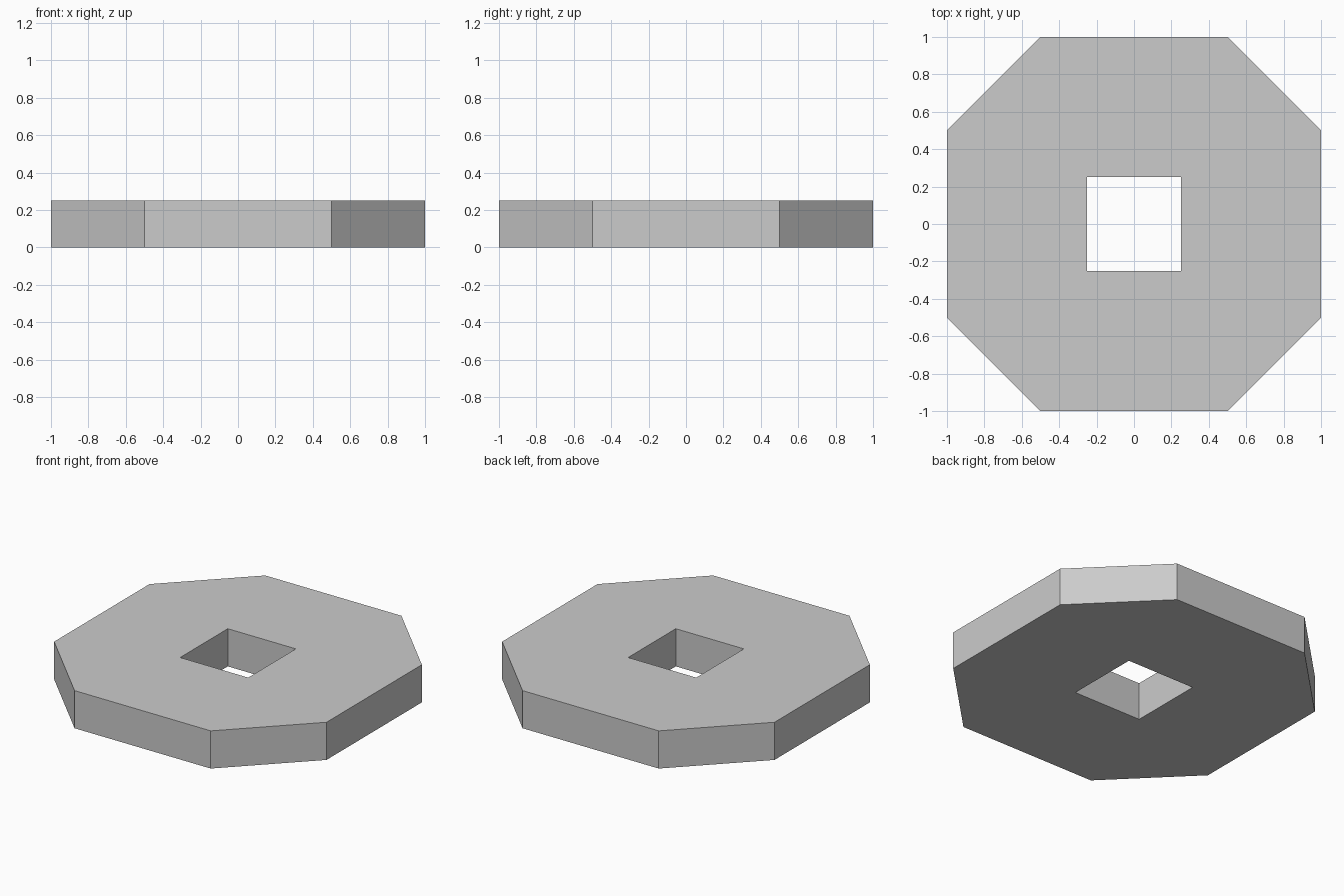
import bpy, bmesh
from mathutils import Matrix
from math import pi

if "Cube" in bpy.data.objects:
    bpy.data.objects.remove(bpy.data.objects["Cube"])

HALF, FLAT, HOLE, HEIGHT = 1.0, 0.5, 0.25, 0.25

# One quarter of the flat plate: a side panel and the corner next to it
bm = bmesh.new()
for i in range(4):
    turn = Matrix.Rotation(i * pi / 2, 4, 'Z')

    def vert(x, y):
        return bm.verts.new(turn @ Matrix.Translation((x, y, 0)).translation)

    inner_low, inner_high = vert(HOLE, -HOLE), vert(HOLE, HOLE)
    side_low, side_high = vert(HALF, -FLAT), vert(HALF, FLAT)
    next_side = vert(FLAT, HALF)
    bm.faces.new((inner_low, side_low, side_high, inner_high))
    bm.faces.new((inner_high, side_high, next_side))
bmesh.ops.remove_doubles(bm, verts=bm.verts, dist=0.0001)

mesh = bpy.data.meshes.new("octagonal_plate")
bm.to_mesh(mesh)
bm.free()
plate = bpy.data.objects.new("octagonal_plate", mesh)
bpy.context.collection.objects.link(plate)

# Thickness, grown upwards from the ground
solid = plate.modifiers.new("thickness", 'SOLIDIFY')
solid.thickness = HEIGHT
solid.offset = 1
